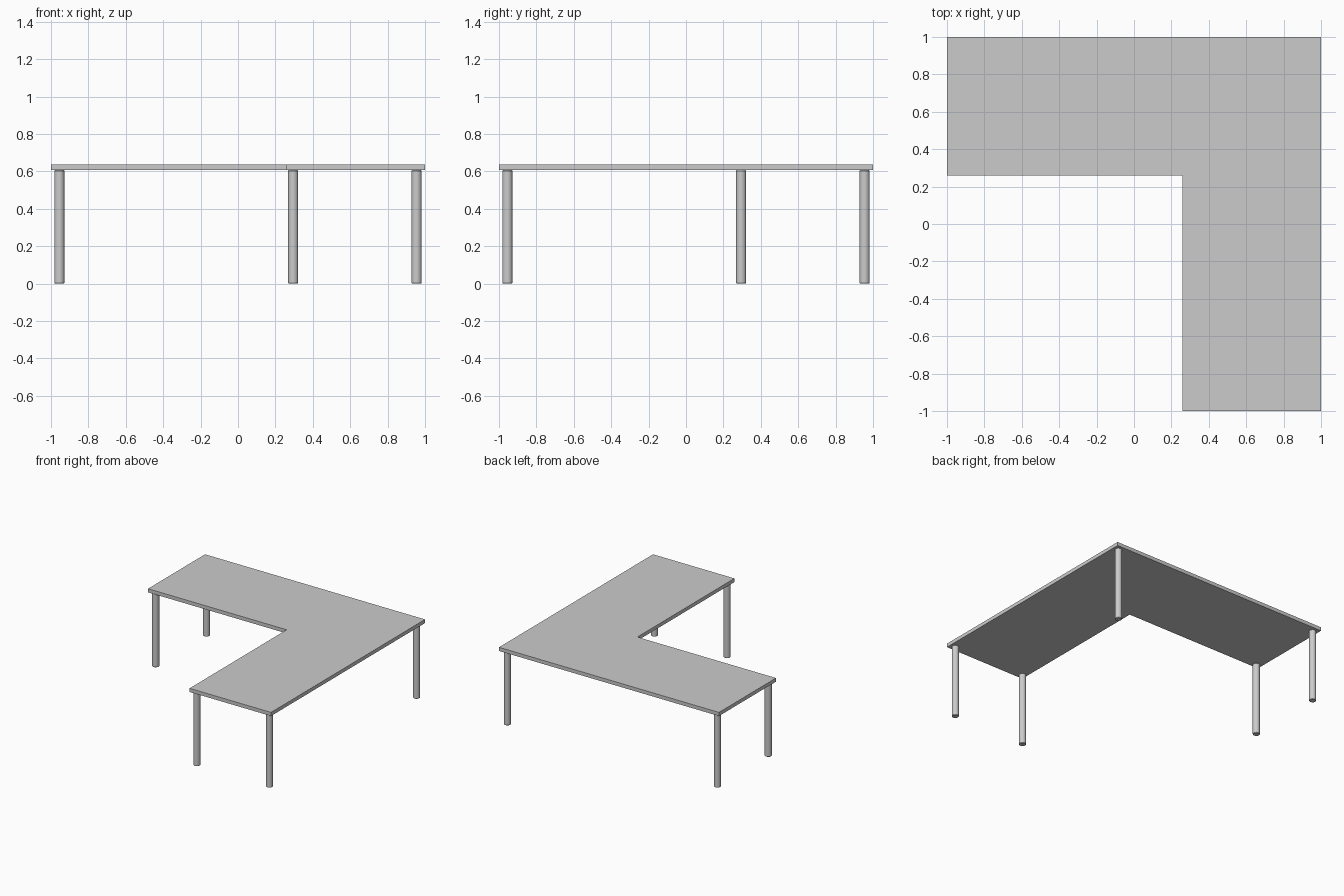
import bpy, bmesh

if "Cube" in bpy.data.objects:
    bpy.data.objects.remove(bpy.data.objects["Cube"])

TOP_Z, UNDER_Z = 0.636, 0.606
LEG_R = 0.027


def finish(name, bm):
    bmesh.ops.recalc_face_normals(bm, faces=bm.faces)
    mesh = bpy.data.meshes.new(name)
    bm.to_mesh(mesh)
    bm.free()
    obj = bpy.data.objects.new(name, mesh)
    bpy.context.collection.objects.link(obj)
    return obj


# L-shaped tabletop: extruded outline
outline = [(-1, 1), (-1, 0.26), (0.26, 0.26), (0.26, -1), (1, -1), (1, 1)]
bm = bmesh.new()
face = bm.faces.new([bm.verts.new((x, y, UNDER_Z)) for x, y in outline])
ext = bmesh.ops.extrude_face_region(bm, geom=[face], use_keep_orig=True)
bmesh.ops.translate(bm, vec=(0, 0, TOP_Z - UNDER_Z),
                    verts=[g for g in ext["geom"] if isinstance(g, bmesh.types.BMVert)])
finish("tabletop", bm)


# Round legs with a slightly eased foot
def leg(name, x, y):
    bpy.ops.mesh.primitive_cylinder_add(vertices=24, radius=LEG_R, depth=UNDER_Z,
                                        location=(x, y, UNDER_Z / 2))
    obj = bpy.context.object
    obj.name = name
    bevel = obj.modifiers.new("eased_ends", "BEVEL")
    bevel.width = 0.003
    bevel.segments = 1
    bpy.ops.object.shade_smooth_by_angle()


for name, x, y in [
    ("corner_leg", 0.955, 0.955),
    ("left_back_leg", -0.955, 0.955),
    ("left_front_leg", -0.955, 0.295),
    ("front_left_leg", 0.295, -0.955),
    ("front_right_leg", 0.955, -0.955),
]:
    leg(name, x, y)
